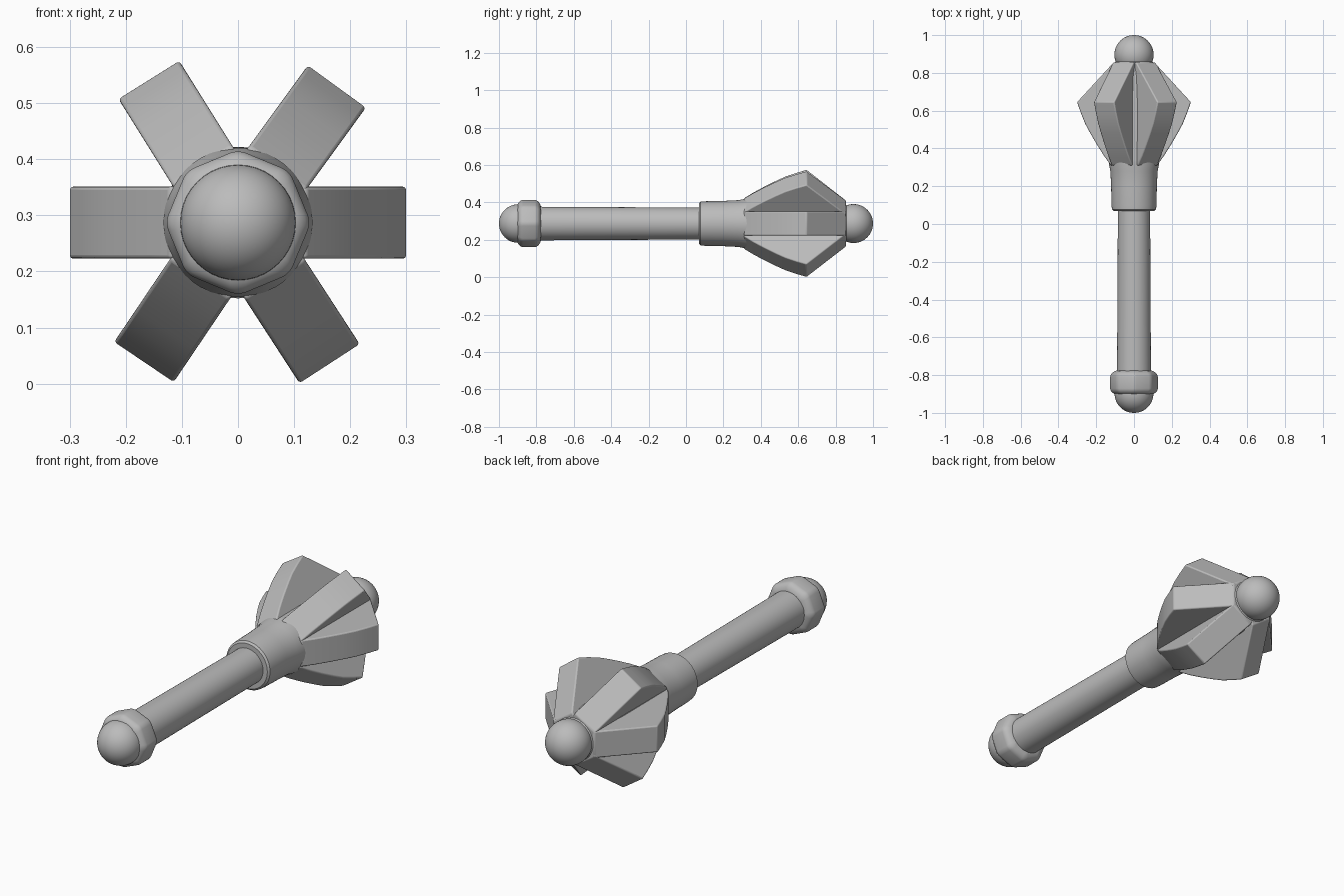
import bpy, bmesh
from math import sin, cos, pi, radians
from mathutils import Matrix, Vector

cube = bpy.data.objects.get("Cube")
if cube:
    bpy.data.objects.remove(cube)

AXIS = 0.287  # height of the shaft axis

steel = bpy.data.materials.new("grey steel")
steel.use_nodes = True
colour = (0.5, 0.5, 0.5, 1)
steel.diffuse_color = colour
steel.node_tree.nodes["Principled BSDF"].inputs["Base Color"].default_value = colour


def finish(name, bm, bevel=0, angle=35):
    bmesh.ops.recalc_face_normals(bm, faces=bm.faces)
    mesh = bpy.data.meshes.new(name)
    bm.to_mesh(mesh)
    bm.free()
    mesh.materials.append(steel)
    ob = bpy.data.objects.new(name, mesh)
    bpy.context.collection.objects.link(ob)
    ob.location.z = AXIS
    if bevel:
        mod = ob.modifiers.new("Soft edges", "BEVEL")
        mod.width, mod.segments = bevel, 3
        mod.limit_method, mod.angle_limit = "ANGLE", radians(25)
    bpy.ops.object.select_all(action="DESELECT")
    ob.select_set(True)
    bpy.context.view_layer.objects.active = ob
    bpy.ops.object.shade_smooth_by_angle(angle=radians(angle))
    return ob


def lathe(name, profile, sides=48, bevel=0, angle=35):
    """Closed turned solid from (y, radius) pairs along the shaft."""
    bm = bmesh.new()
    rings = [[bm.verts.new((r * cos(2 * pi * i / sides), y, r * sin(2 * pi * i / sides)))
              for i in range(sides)] for y, r in profile]
    for a, b in zip(rings, rings[1:]):
        for i in range(sides):
            j = (i + 1) % sides
            bm.faces.new((a[i], a[j], b[j], b[i]))
    bm.faces.new(rings[0])
    bm.faces.new(rings[-1])
    return finish(name, bm, bevel, angle)


def ball(name, y, radius):
    bm = bmesh.new()
    bmesh.ops.create_uvsphere(bm, u_segments=40, v_segments=24, radius=radius,
                              matrix=Matrix.Translation((0, y, 0)) @ Matrix.Rotation(pi / 2, 4, "X"))
    return finish(name, bm, angle=60)


def blade(name, angle):
    """Flange: side outline (y, radius) given a constant thickness."""
    outline = [(0.31, 0), (0.31, 0.122), (0.36, 0.158), (0.42, 0.196), (0.48, 0.231),
               (0.53, 0.258), (0.59, 0.282), (0.645, 0.301), (0.855, 0.108), (0.855, 0)]
    bm = bmesh.new()
    base = bm.faces.new([bm.verts.new((r, y, -0.064)) for y, r in outline])
    side = bmesh.ops.extrude_face_region(bm, geom=[base])
    bmesh.ops.translate(bm, vec=Vector((0, 0, 0.128)),
                        verts=[v for v in side["geom"] if isinstance(v, bmesh.types.BMVert)])
    bmesh.ops.rotate(bm, verts=bm.verts, matrix=Matrix.Rotation(-radians(angle), 3, "Y"))
    return finish(name, bm, bevel=0.006)


# Handle and pommel
lathe("handle", [(-0.82, 0.09), (-0.45, 0.088), (0.12, 0.085)])
ball("pommel_ball", -0.897, 0.103)
lathe("pommel_ring", [(-0.905, 0.1), (-0.885, 0.13), (-0.795, 0.13), (-0.775, 0.1)],
      sides=8, bevel=0.014, angle=50)

# Socket and head core
lathe("socket", [(0.07, 0.085), (0.07, 0.108), (0.078, 0.117), (0.1, 0.119), (0.2, 0.121),
                 (0.28, 0.125), (0.32, 0.133), (0.36, 0.133)])
lathe("head_core", [(0.33, 0.133), (0.64, 0.135), (0.78, 0.128), (0.82, 0.12),
                    (0.85, 0.108), (0.865, 0.09)])
ball("tip_ball", 0.896, 0.104)

# Six flanges, slightly uneven in spacing
for n, a in enumerate((0, 54, 122, 180, 236, 303), 1):
    blade(f"blade_{n}", a)
